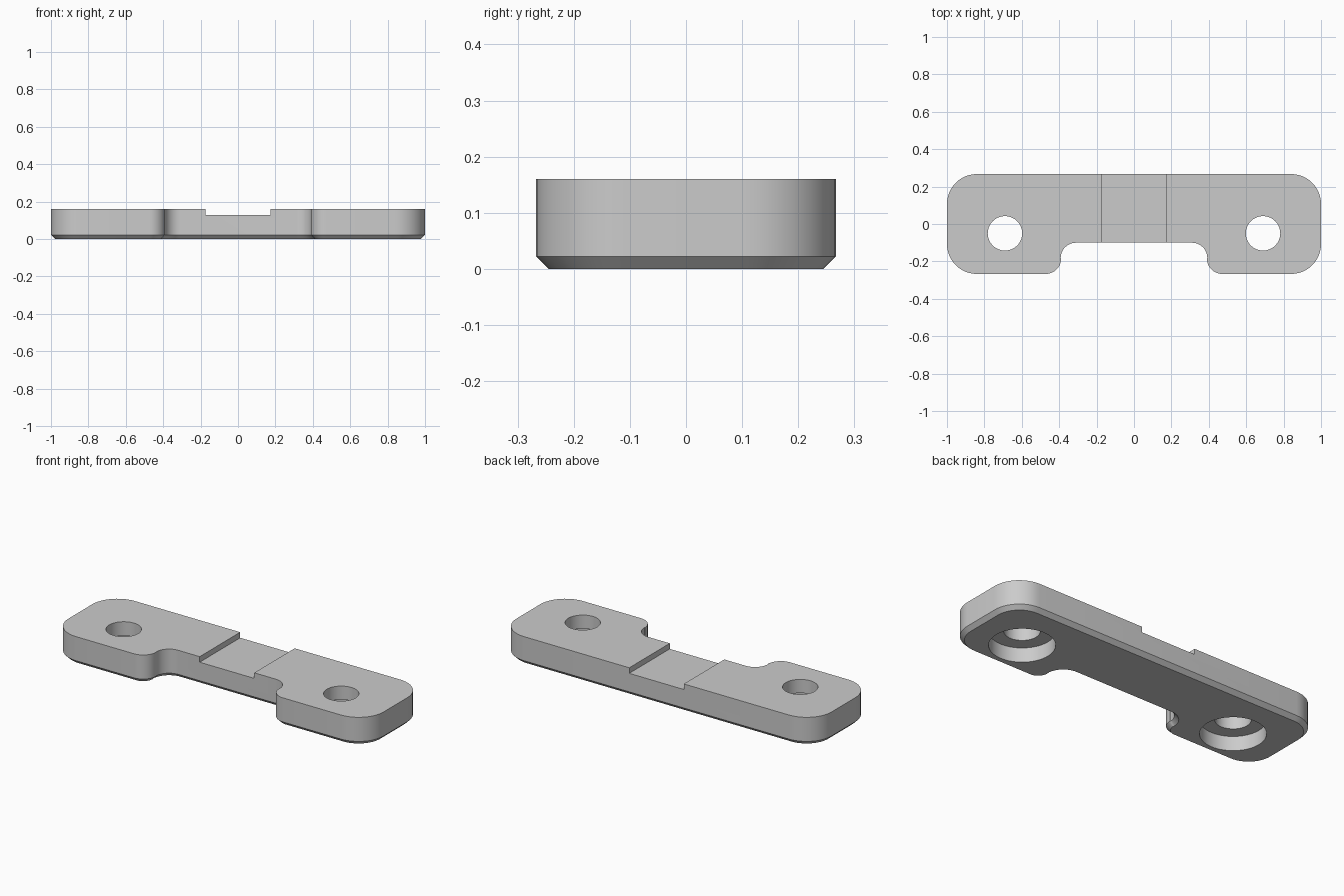
import bpy, bmesh
from math import radians, cos, sin

if "Cube" in bpy.data.objects:
    bpy.data.objects.remove(bpy.data.objects["Cube"])

HEIGHT, CHAMFER, STEPS = 0.16, 0.022, 12

# Arcs of the right half: centre x, centre y, radius, start angle, end angle, 1 convex / -1 concave
ARCS = [
    (0.31, -0.182, 0.082, 90, 0, -1),
    (0.472, -0.185, 0.082, 180, 270, 1),
    (0.84, -0.107, 0.16, 270, 360, 1),
    (0.84, 0.107, 0.16, 0, 90, 1),
]


def outline(inset):
    """Plate outline, moved inward by the inset."""
    half = []
    for cx, cy, r, start, end, bend in ARCS:
        r -= inset * bend
        for i in range(STEPS + 1):
            a = radians(start + (end - start) * i / STEPS)
            half.append((cx + r * cos(a), cy + r * sin(a)))
    return half + [(-x, y) for x, y in reversed(half)]


def finish(name, bm):
    bmesh.ops.recalc_face_normals(bm, faces=bm.faces)
    mesh = bpy.data.meshes.new(name)
    bm.to_mesh(mesh)
    bm.free()
    obj = bpy.data.objects.new(name, mesh)
    bpy.context.collection.objects.link(obj)
    return obj


def cut(target, cutter):
    cutter.hide_render = True
    mod = target.modifiers.new(cutter.name, "BOOLEAN")
    mod.operation, mod.solver, mod.object = "DIFFERENCE", "EXACT", cutter
    bpy.ops.object.modifier_apply(modifier=mod.name)
    bpy.data.objects.remove(cutter)


def cylinder(name, x, y, radius, z0, z1):
    bm = bmesh.new()
    bmesh.ops.create_cone(bm, cap_ends=True, segments=64, radius1=radius,
                          radius2=radius, depth=z1 - z0)
    bmesh.ops.translate(bm, vec=(x, y, (z0 + z1) / 2), verts=bm.verts)
    return finish(name, bm)


# Plate with a chamfered bottom edge and a front notch
bm = bmesh.new()
rings = [[bm.verts.new((x, y, z)) for x, y in outline(inset)]
         for inset, z in ((CHAMFER, 0), (0, CHAMFER), (0, HEIGHT))]
for low, high in zip(rings, rings[1:]):
    for i in range(len(low)):
        j = (i + 1) % len(low)
        bm.faces.new((low[i], low[j], high[j], high[i]))
bm.faces.new(rings[0][::-1])
bm.faces.new(rings[-1])
plate = finish("mounting_plate", bm)
bpy.context.view_layer.objects.active = plate
plate.select_set(True)

# Shallow groove across the top
bm = bmesh.new()
bmesh.ops.create_cube(bm, size=1)
bmesh.ops.scale(bm, vec=(0.346, 1, 0.1), verts=bm.verts)
bmesh.ops.translate(bm, vec=(0, 0, 0.128 + 0.05), verts=bm.verts)
cut(plate, finish("groove_cutter", bm))

# Screw holes, counterbored from below
for x in (-0.69, 0.69):
    cut(plate, cylinder("hole_cutter", x, -0.05, 0.092, -0.1, 0.3))
    cut(plate, cylinder("counterbore_cutter", x, -0.05, 0.168, -0.1, 0.082))

# Grey material
grey = bpy.data.materials.new("grey")
grey.use_nodes = True
colour = (0.6, 0.6, 0.6, 1)
grey.diffuse_color = colour
grey.node_tree.nodes["Principled BSDF"].inputs["Base Color"].default_value = colour
plate.data.materials.clear()
plate.data.materials.append(grey)
bpy.ops.object.shade_smooth_by_angle(angle=radians(30))
